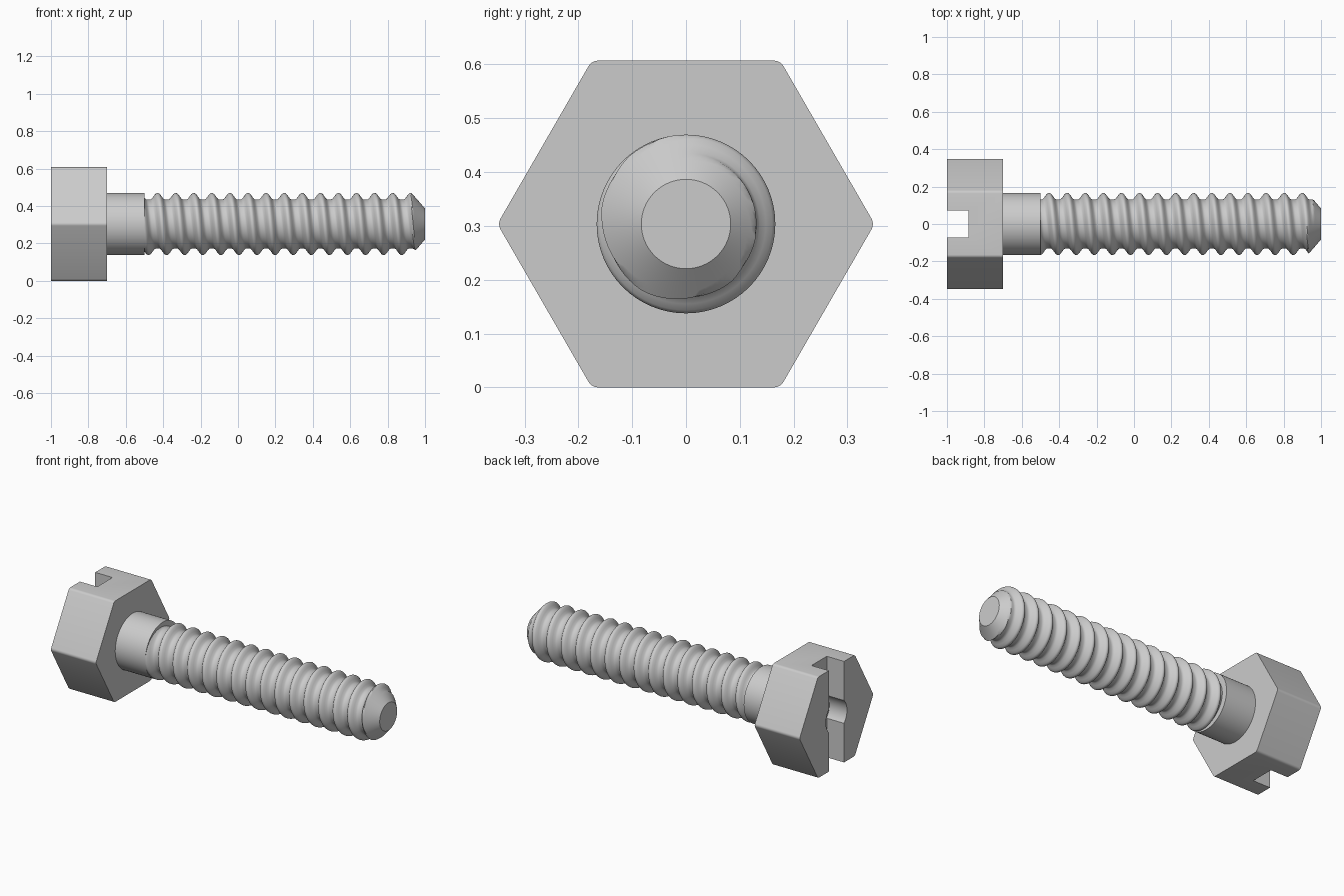
import bpy
import bmesh
from math import pi, sin, cos, radians, floor
from mathutils import Matrix

if "Cube" in bpy.data.objects:
    bpy.data.objects.remove(bpy.data.objects["Cube"])

AXIS_Z = 0.3035          # height of the bolt axis, half the width across flats
SHANK_R, ROOT_R, TIP_R = 0.166, 0.131, 0.083
THREAD_START, PITCH, CREST_X = -0.5, 0.0967, -0.43

steel = bpy.data.materials.new("light grey steel")
steel.use_nodes = True
GREY = (0.6, 0.6, 0.6, 1)
steel.diffuse_color = GREY
steel.node_tree.nodes["Principled BSDF"].inputs["Base Color"].default_value = GREY


def make_object(name, bm):
    bmesh.ops.recalc_face_normals(bm, faces=bm.faces)
    mesh = bpy.data.meshes.new(name)
    bm.to_mesh(mesh)
    bm.free()
    mesh.materials.append(steel)
    obj = bpy.data.objects.new(name, mesh)
    bpy.context.collection.objects.link(obj)
    return obj


def smooth(obj, angle):
    bpy.ops.object.select_all(action='DESELECT')
    obj.select_set(True)
    bpy.context.view_layer.objects.active = obj
    bpy.ops.object.shade_smooth_by_angle(angle=radians(angle))


def rod(name, x0, x1, radius, sides):
    """Capped cylinder lying along the bolt axis."""
    bm = bmesh.new()
    place = Matrix.Translation(((x0 + x1) / 2, 0, AXIS_Z)) @ Matrix.Rotation(pi / 2, 4, 'Y')
    bmesh.ops.create_cone(bm, cap_ends=True, segments=sides, radius1=radius,
                          radius2=radius, depth=x1 - x0, matrix=place)
    return make_object(name, bm)


def cut(obj, cutter):
    mod = obj.modifiers.new("cut", 'BOOLEAN')
    mod.operation, mod.solver, mod.object = 'DIFFERENCE', 'EXACT', cutter
    bpy.ops.object.select_all(action='DESELECT')
    obj.select_set(True)
    bpy.context.view_layer.objects.active = obj
    bpy.ops.object.modifier_apply(modifier=mod.name)
    bpy.data.objects.remove(cutter)


# Hexagonal head with softly rounded corners
FILLET, STEPS = 0.02, 4
centre_r = (AXIS_Z - FILLET) / cos(pi / 6)
bm = bmesh.new()
outline = []
for corner in range(6):
    mid = corner * pi / 3
    for s in range(STEPS + 1):
        a = mid + (s / STEPS - 0.5) * pi / 3
        outline.append(bm.verts.new((-1, centre_r * cos(mid) + FILLET * cos(a),
                                     AXIS_Z + centre_r * sin(mid) + FILLET * sin(a))))
face = bm.faces.new(outline)
extruded = bmesh.ops.extrude_face_region(bm, geom=[face], use_keep_orig=True)["geom"]
bmesh.ops.translate(bm, vec=(0.3, 0, 0),
                    verts=[v for v in extruded if isinstance(v, bmesh.types.BMVert)])
head = make_object("hex_head", bm)

# Driver slot across the head, with a round recess in its middle
bm = bmesh.new()
bmesh.ops.create_cube(bm, size=1, matrix=Matrix.Translation((-1, 0, AXIS_Z))
                      @ Matrix.Diagonal((0.23, 0.145, 1, 1)))
cut(head, make_object("slot_cutter", bm))
cut(head, rod("recess_cutter", -1.1, -0.883, 0.1, 48))
smooth(head, 25)

# Plain shank under the head
shank = rod("plain_shank", -0.71, THREAD_START, SHANK_R, 64)
smooth(shank, 30)

# Thread profile over half a pitch: distance from the crest, relative height
PROFILE = [(0, 1), (0.06, 0.96), (0.12, 0.84), (0.21, 0.5),
           (0.3, 0.16), (0.37, 0.03), (0.44, 0), (0.5, 0)]


def thread_radius(x, angle):
    t = (x - CREST_X) / PITCH - (angle - pi / 2) / (2 * pi)
    t = abs(t - floor(t + 0.5))
    height = 0
    for (t0, h0), (t1, h1) in zip(PROFILE, PROFILE[1:]):
        if t0 <= t <= t1:
            height = h0 + (h1 - h0) * (t - t0) / (t1 - t0)
            break
    chamfer = TIP_R + (1 - x) * 1.15
    return min(ROOT_R + (SHANK_R - ROOT_R) * height, chamfer)


# Right-hand threaded rod: rows follow the helix, clamped at both ends
SIDES = 64
offsets = [-t for t, h in PROFILE[:0:-1]] + [t for t, h in PROFILE[:-1]]
rows = [turn + t for turn in range(-2, 18) for t in offsets]
bm = bmesh.new()
columns = []
for i in range(SIDES + 1):
    a = 2 * pi * i / SIDES
    column = []
    for row in rows:
        x = CREST_X + PITCH * (row + (a - pi / 2) / (2 * pi))
        x = max(THREAD_START, min(1, x))
        r = thread_radius(x, a)
        column.append(bm.verts.new((x, r * cos(a), AXIS_Z + r * sin(a))))
    columns.append(column)
for left, right in zip(columns, columns[1:]):
    for j in range(len(rows) - 1):
        bm.faces.new((left[j], left[j + 1], right[j + 1], right[j]))
bmesh.ops.remove_doubles(bm, verts=bm.verts, dist=0.0002)
bmesh.ops.holes_fill(bm, edges=[e for e in bm.edges if e.is_boundary], sides=0)
thread = make_object("threaded_rod", bm)
smooth(thread, 35)
